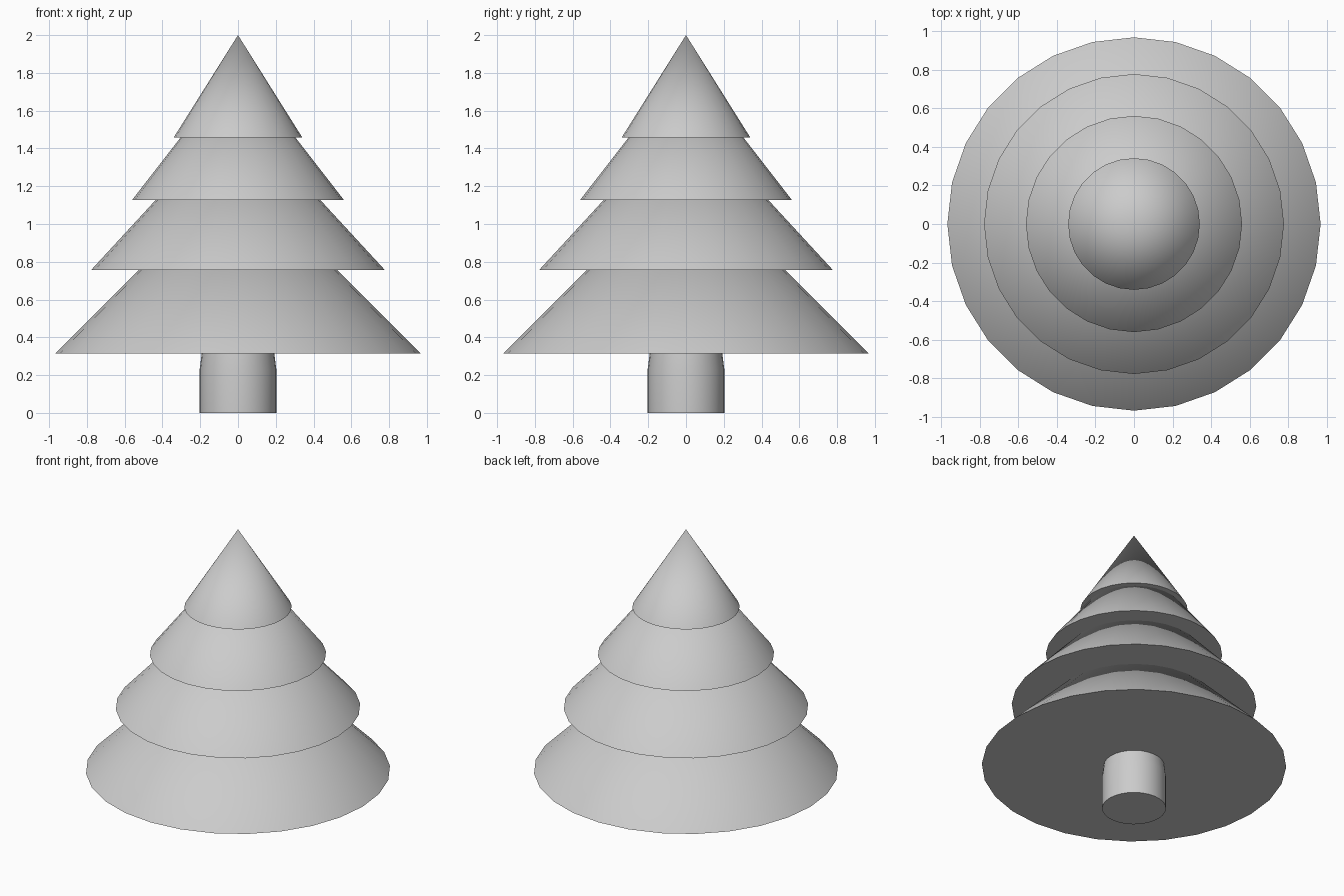
import bpy
import bmesh
from math import radians, pi, sin, cos

SIDES = 28

default_cube = bpy.data.objects.get("Cube")
if default_cube:
    bpy.data.objects.remove(default_cube, do_unlink=True)

grey = bpy.data.materials.new("plain grey")
grey.use_nodes = True
grey.diffuse_color = (0.6, 0.6, 0.6, 1)
grey.node_tree.nodes["Principled BSDF"].inputs["Base Color"].default_value = grey.diffuse_color


def turned(name, profile):
    """Closed solid of revolution from (radius, height) points; radius 0 makes a tip."""
    bm = bmesh.new()
    rings = []
    for r, z in profile:
        count = SIDES if r > 0 else 1
        rings.append([bm.verts.new((r * cos(2 * pi * i / SIDES), r * sin(2 * pi * i / SIDES), z))
                      for i in range(count)])
    for low, high in zip(rings, rings[1:]):
        for i in range(SIDES):
            j = (i + 1) % SIDES
            if len(high) == 1:
                bm.faces.new((low[i], low[j], high[0]))
            else:
                bm.faces.new((low[i], low[j], high[j], high[i]))
    bm.faces.new(reversed(rings[0]))
    if len(rings[-1]) > 1:
        bm.faces.new(rings[-1])
    mesh = bpy.data.meshes.new(name)
    bm.to_mesh(mesh)
    bm.free()
    mesh.materials.append(grey)
    obj = bpy.data.objects.new(name, mesh)
    bpy.context.collection.objects.link(obj)
    bpy.ops.object.select_all(action="DESELECT")
    obj.select_set(True)
    bpy.context.view_layer.objects.active = obj
    bpy.ops.object.shade_smooth_by_angle(angle=radians(30))


# Trunk, narrowing slightly under the branches
turned("trunk", [(0.203, 0), (0.203, 0.23), (0.19, 0.33)])

# Branch tiers: base radius, base height, tip height
tiers = {
    "bottom_branches": (0.967, 0.315, 1.28),
    "lower_branches": (0.777, 0.757, 1.60),
    "upper_branches": (0.56, 1.128, 1.85),
    "top_branches": (0.341, 1.457, 2.0),
}
for name, (radius, base, tip) in tiers.items():
    turned(name, [(radius, base), (0, tip)])
